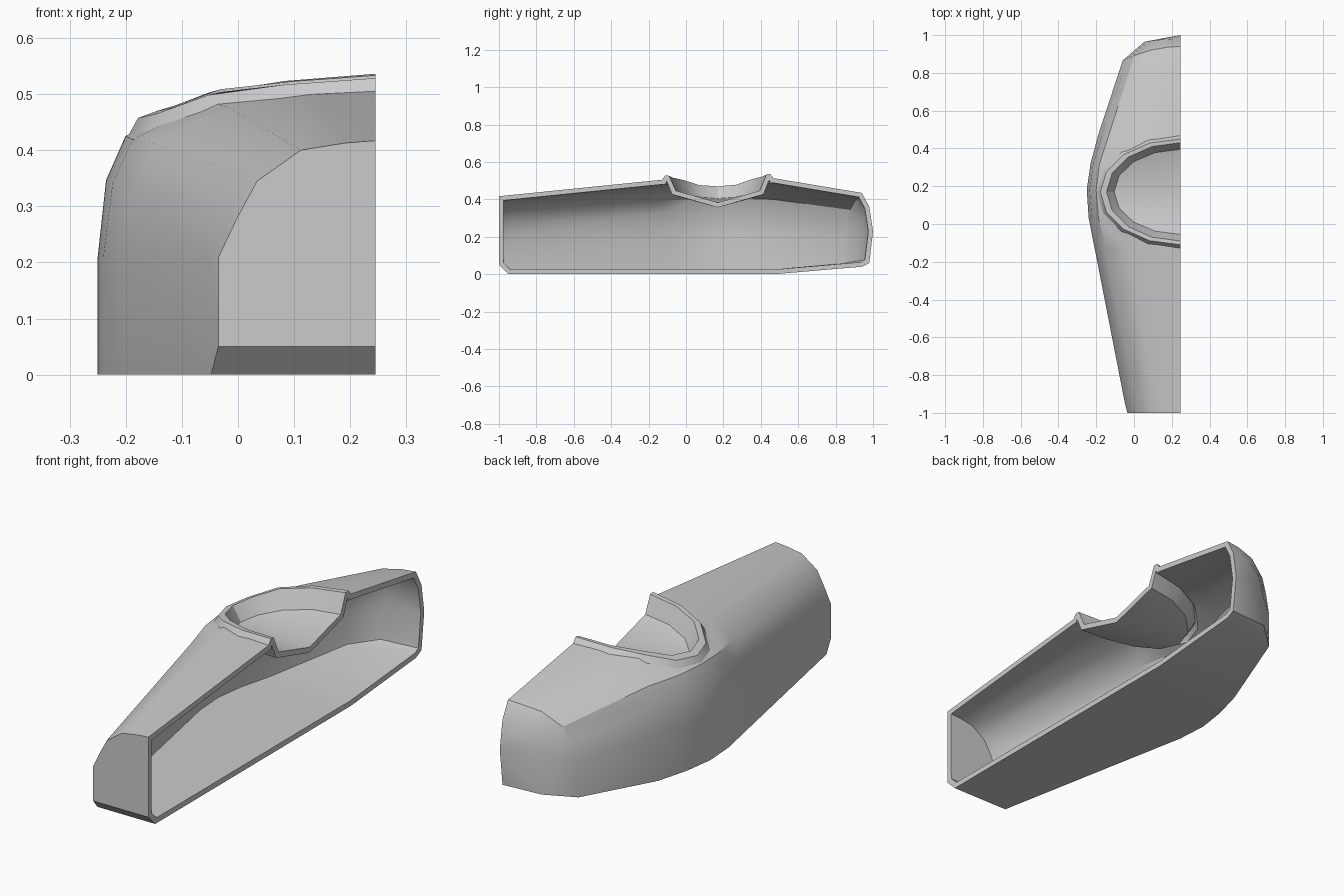
import bpy, bmesh, math

if "Cube" in bpy.data.objects:
    bpy.data.objects.remove(bpy.data.objects["Cube"])

CX, CY = 0.245, 0.17      # cut plane and cockpit centre
WALL = 0.025

# normalised half sections (side, height): slim at the ends, boxy amidships
SLIM = [(0, 0), (1, 0), (1, .50), (.88, .67), (.754, .827), (.474, .96), (.193, .99), (0, 1)]
FULL = [(0, 0), (1, 0), (1, .40), (.97, .66), (.90, .81), (.62, .94), (.27, .985), (0, 1)]
# y, width, height, underside z, fullness
STATIONS = [(-1, .28, .417, .05, 0), (-.95, .293, .422, 0, .03), (-.13, .453, .505, 0, .75),
            (.03, .485, .517, 0, .95), (.18, .495, .525, 0, 1), (.32, .475, .522, 0, 1),
            (.47, .435, .513, 0, .8), (.87, .305, .435, .04, .3)]


def section(fullness):
    return [(a[0] + (b[0] - a[0]) * fullness, a[1] + (b[1] - a[1]) * fullness)
            for a, b in zip(SLIM, FULL)]


def deck(x, y):
    """Height of the hull's upper skin at x, y."""
    for s, e in zip(STATIONS, STATIONS[1:]):
        if s[0] <= y <= e[0]:
            t = (y - s[0]) / (e[0] - s[0])
            w, h, _, f = [p + (q - p) * t for p, q in zip(s[1:], e[1:])]
    u = (CX - x) / w
    pts = section(f)[:1:-1]
    for (u0, v0), (u1, v1) in zip(pts, pts[1:]):
        if u <= u1:
            return h * (v0 + (v1 - v0) * (u - u0) / max(u1 - u0, 1e-6))
    return h * .5


def shell(name, rings, tip, cap, outward):
    """Loft rings, close with a fan to the tip, and thicken inward."""
    bm = bmesh.new()
    loops = [[bm.verts.new(p) for p in r] for r in rings]
    for a, b in zip(loops, loops[1:]):
        for i in range(len(a) - 1):
            bm.faces.new((a[i], a[i + 1], b[i + 1], b[i]))
    end = bm.verts.new(tip)
    for a, b in zip(loops[-1], loops[-1][1:]):
        bm.faces.new((a, b, end))
    if cap:
        bm.faces.new(loops[0])
    bmesh.ops.recalc_face_normals(bm, faces=bm.faces[:])
    bm.faces.ensure_lookup_table()
    bm.normal_update()
    axis, face = outward
    if bm.faces[-1 if cap else -2].normal[axis] * face < 0:
        bmesh.ops.reverse_faces(bm, faces=bm.faces[:])
    me = bpy.data.meshes.new(name)
    bm.to_mesh(me)
    bm.free()
    ob = bpy.data.objects.new(name, me)
    bpy.context.collection.objects.link(ob)
    m = ob.modifiers.new("wall", 'SOLIDIFY')
    m.thickness, m.offset, m.use_even_offset = WALL, -1, True
    apply_mods(ob)
    for v in ob.data.vertices:          # keep the cut face flat
        if v.co.x > CX - .02:
            v.co.x = CX
    return ob


def apply_mods(ob):
    bpy.ops.object.select_all(action='DESELECT')
    bpy.context.view_layer.objects.active = ob
    ob.select_set(True)
    for m in list(ob.modifiers):
        bpy.ops.object.modifier_apply(modifier=m.name)


def oval(a, b, n=8, turn=math.pi):
    return [(CX - a * math.sin(turn * i / n), CY - b * math.cos(turn * i / n))
            for i in range(n + 1)]


# hull: lofted stations, flat front, domed back
rings = []
for y, w, h, zb, f in STATIONS:
    last = y == STATIONS[-1][0]
    rings.append([(CX - u * w, .94 - .075 * u * u if last else y, max(zb, v * h))
                  for u, v in section(f)])
rings.append([(CX - .19 * u, .98 - .015 * u * u, .06 + .30 * v) for u, v in section(.3)])
hull = shell("hull_half", rings, (CX, 1.0, .23), True, (1, -1))

# cockpit opening
bm = bmesh.new()
base = bm.faces.new([bm.verts.new((x, y, .3)) for x, y in oval(.415, .278, 16, 2 * math.pi)[:-1]])
top = bmesh.ops.extrude_face_region(bm, geom=[base])
bmesh.ops.translate(bm, vec=(0, 0, .4), verts=[v for v in top['geom'] if isinstance(v, bmesh.types.BMVert)])
bmesh.ops.recalc_face_normals(bm, faces=bm.faces[:])
me = bpy.data.meshes.new("opening_cutter")
bm.to_mesh(me)
bm.free()
cutter = bpy.data.objects.new("opening_cutter", me)
bpy.context.collection.objects.link(cutter)
cutter.hide_render = True
cut = hull.modifiers.new("opening", 'BOOLEAN')
cut.operation, cut.object, cut.solver = 'DIFFERENCE', cutter, 'EXACT'
apply_mods(hull)
bpy.data.objects.remove(cutter)

# raised rim and shallow conical cockpit floor
rings = [[(x, y, deck(x, y) + lift) for x, y in oval(a, b)]
         for a, b, lift in ((.44, .298, .0), (.423, .28, .022), (.39, .26, .018))]
rings.append([(x, y, .405 + .042 * ((y - CY) / .225) ** 2) for x, y in oval(.35, .225)])
cockpit = shell("cockpit_rim_and_floor", rings, (CX, CY, .383), False, (2, 1))

for ob in (hull, cockpit):
    apply_mods(ob)
    bpy.ops.object.shade_smooth_by_angle(angle=math.radians(32))
